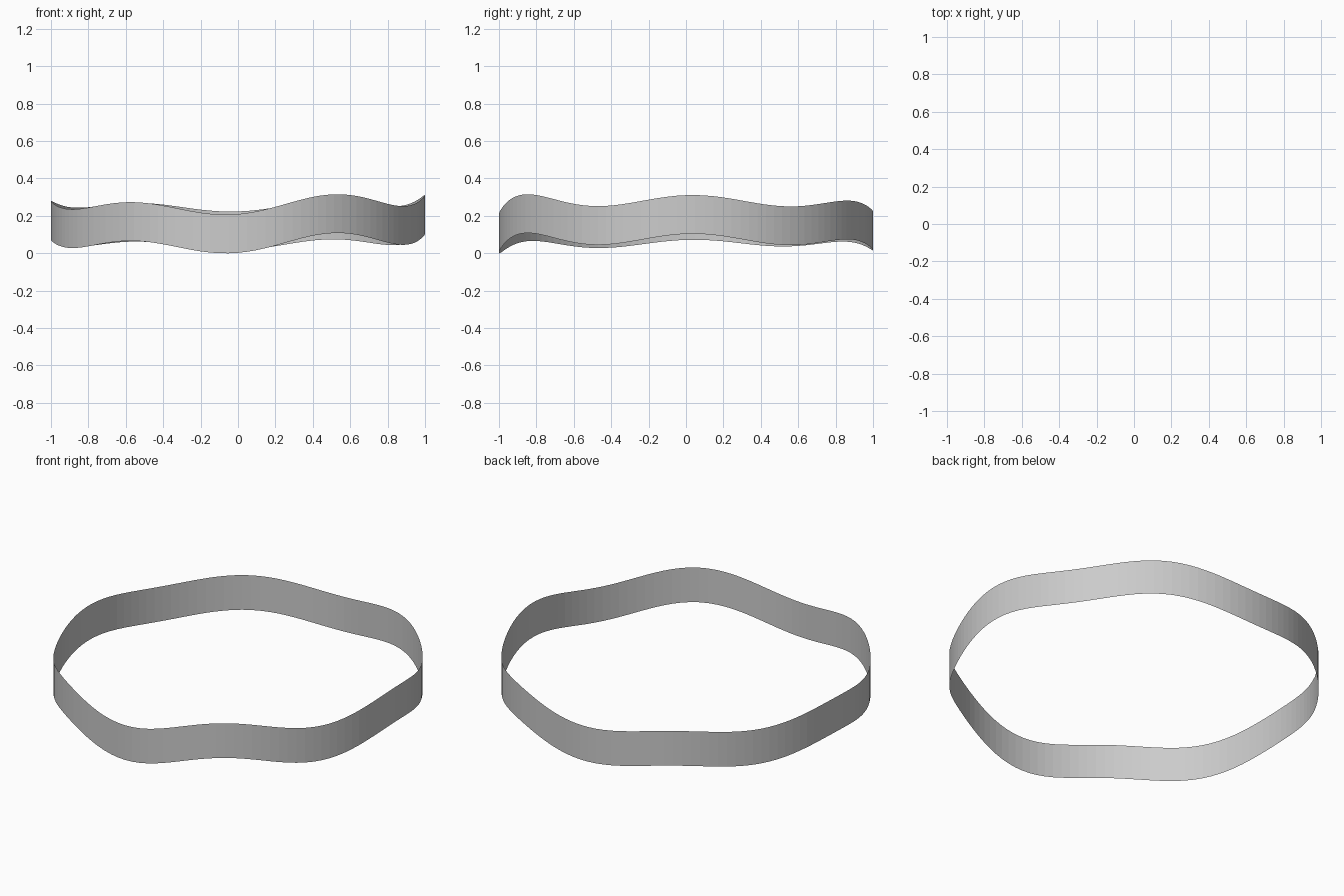
import bpy, bmesh
from math import sin, cos, tan, pi, radians

if "Cube" in bpy.data.objects:
    bpy.data.objects.remove(bpy.data.objects["Cube"])

SEGMENTS = 128
HEIGHT = 0.207
# lower edge height every 30 degrees, counter-clockwise from +x
LEVELS = [0.105, 0.047, 0.076, 0.018, 0.063, 0.038,
          0.073, 0.030, 0.064, 0.004, 0.109, 0.047]


def edge_height(a):
    """Smooth periodic wave through the sampled levels."""
    n = len(LEVELS)
    total = 0
    for i, level in enumerate(LEVELS):
        d = a - i * 2 * pi / n
        if abs(sin(d / 2)) < 1e-6:
            return level
        total += level * sin(n * d / 2) / (n * tan(d / 2))
    return total


# wavy open band: a single-sheet ring with parallel wavy edges
angles = [2 * pi * i / SEGMENTS for i in range(SEGMENTS)]
heights = [edge_height(a) for a in angles]
floor = min(heights)

bm = bmesh.new()
columns = []
for a, h in zip(angles, heights):
    z = h - floor
    columns.append((bm.verts.new((cos(a), sin(a), z)),
                    bm.verts.new((cos(a), sin(a), z + HEIGHT))))
for i, (low, high) in enumerate(columns):
    next_low, next_high = columns[(i + 1) % SEGMENTS]
    bm.faces.new((low, next_low, next_high, high))

mesh = bpy.data.meshes.new("wavy_band")
bm.to_mesh(mesh)
bm.free()
band = bpy.data.objects.new("wavy_band", mesh)
bpy.context.collection.objects.link(band)
